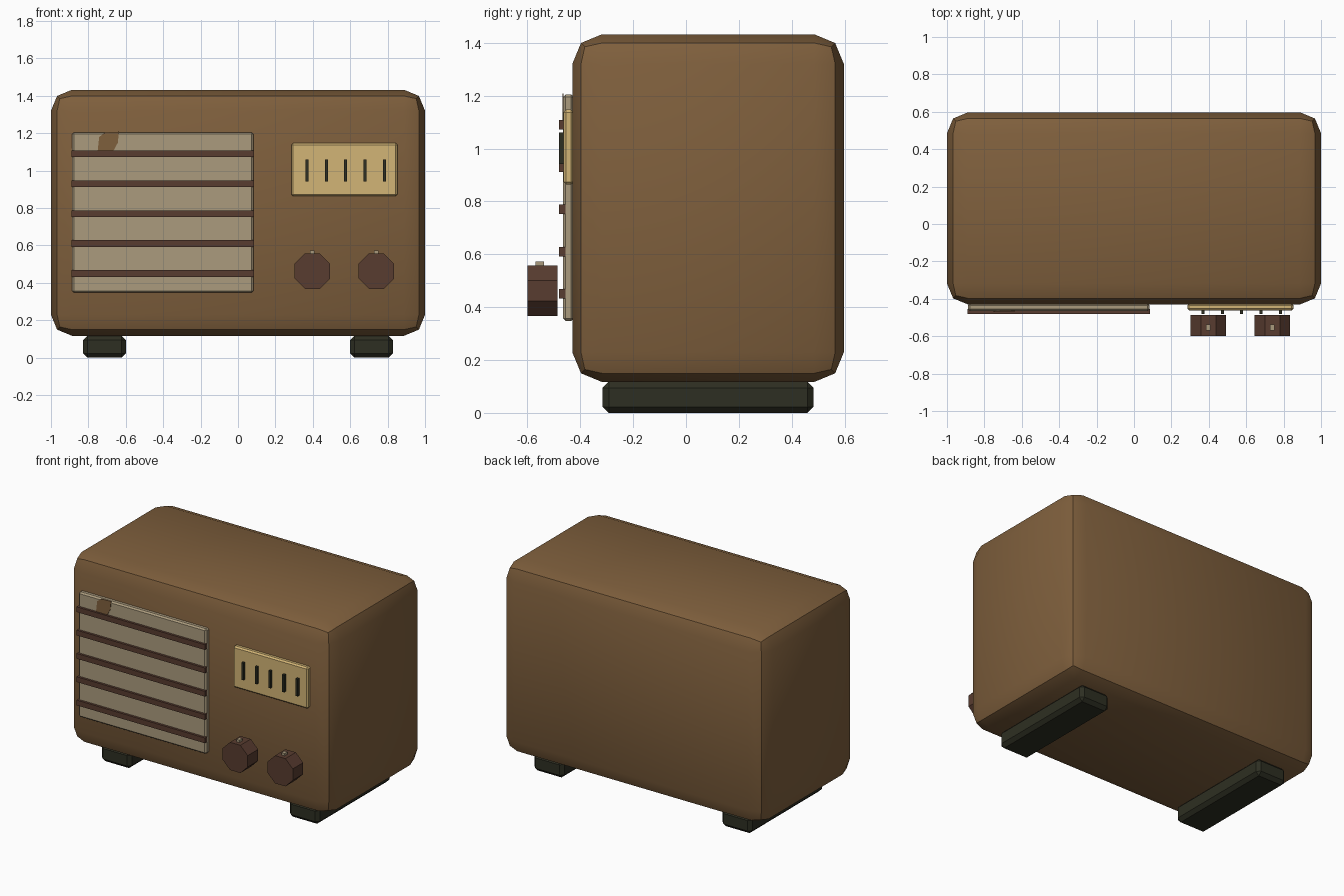
import bpy, bmesh, math
from mathutils import Matrix

if "Cube" in bpy.data.objects:
    bpy.data.objects.remove(bpy.data.objects["Cube"])


def material(name, r, g, b):
    m = bpy.data.materials.new(name)
    m.diffuse_color = (r, g, b, 1)
    m.use_nodes = True
    m.node_tree.nodes["Principled BSDF"].inputs["Base Color"].default_value = m.diffuse_color
    return m


WOOD = material("walnut wood", 0.212, 0.115, 0.046)
CLOTH = material("speaker cloth", 0.41, 0.33, 0.208)
DIAL = material("dial cream", 0.65, 0.46, 0.18)
BROWN = material("dark brown", 0.098, 0.045, 0.029)
BLACK = material("rubber black", 0.027, 0.028, 0.016)


def finish(name, bm, mat):
    bmesh.ops.recalc_face_normals(bm, faces=bm.faces)
    me = bpy.data.meshes.new(name)
    bm.to_mesh(me)
    bm.free()
    me.materials.append(mat)
    ob = bpy.data.objects.new(name, me)
    bpy.context.collection.objects.link(ob)
    return ob


def box(name, x, y, z, mat, bevel=0, segments=1):
    """Box from (min, max) ranges, with optional rounded edges."""
    bm = bmesh.new()
    bmesh.ops.create_cube(bm, size=1)
    for v in bm.verts:
        for i, (lo, hi) in enumerate((x, y, z)):
            v.co[i] = hi if v.co[i] > 0 else lo
    if bevel:
        bmesh.ops.bevel(bm, geom=bm.edges[:], offset=bevel, segments=segments,
                        profile=0.5, affect='EDGES')
    return finish(name, bm, mat)


# Cabinet with softly rounded edges
cabinet = box("cabinet", (-1, 1), (-0.43, 0.597), (0.117, 1.432), WOOD, 0.112, 2)
bpy.context.view_layer.objects.active = cabinet
cabinet.select_set(True)
bpy.ops.object.shade_smooth_by_angle(angle=math.radians(30))
cabinet.select_set(False)

# Two long feet
for side, s in (("left", -1), ("right", 1)):
    xs = sorted((s * 0.6, s * 0.828))
    box(side + "_foot", xs, (-0.315, 0.483), (0, 0.118), BLACK, 0.023)

# Speaker panel with five slats
box("speaker_cloth", (-0.887, 0.083), (-0.465, -0.425), (0.347, 1.205), CLOTH, 0.01)
for i in range(5):
    z = 0.45 + i * 0.16
    box(f"slat_{i + 1}", (-0.89, 0.085), (-0.481, -0.455), (z - 0.018, z + 0.018), BROWN)

# Wood-coloured patch on the cloth
bm = bmesh.new()
patch = [(-0.75, 1.108), (-0.665, 1.108), (-0.642, 1.15), (-0.637, 1.208),
         (-0.71, 1.204), (-0.742, 1.18)]
face = bm.faces.new([bm.verts.new((x, -0.468, z)) for x, z in patch])
ext = bmesh.ops.extrude_face_region(bm, geom=[face])
for v in ext["geom"]:
    if isinstance(v, bmesh.types.BMVert):
        v.co.y += 0.005
finish("cloth_patch", bm, WOOD)

# Tuning dial with five marks
box("dial_plate", (0.285, 0.853), (-0.463, -0.425), (0.863, 1.147), DIAL, 0.01)
for i in range(5):
    x = 0.37 + i * 0.103
    box(f"dial_mark_{i + 1}", (x - 0.008, x + 0.008), (-0.481, -0.455), (0.942, 1.06), BLACK)

# Eight-sided knobs with small pointers
for side, x in (("left", 0.398), ("right", 0.74)):
    bm = bmesh.new()
    turn = (Matrix.Translation((x, -0.5425, 0.462)) @ Matrix.Rotation(math.pi / 2, 4, 'X')
            @ Matrix.Rotation(math.pi / 8, 4, 'Z'))
    bmesh.ops.create_cone(bm, cap_ends=True, segments=8, radius1=0.103, radius2=0.103,
                          depth=0.113, matrix=turn)
    finish(side + "_knob", bm, BROWN)
    box(side + "_knob_pointer", (x - 0.012, x + 0.012), (-0.569, -0.537), (0.54, 0.573), CLOTH)
